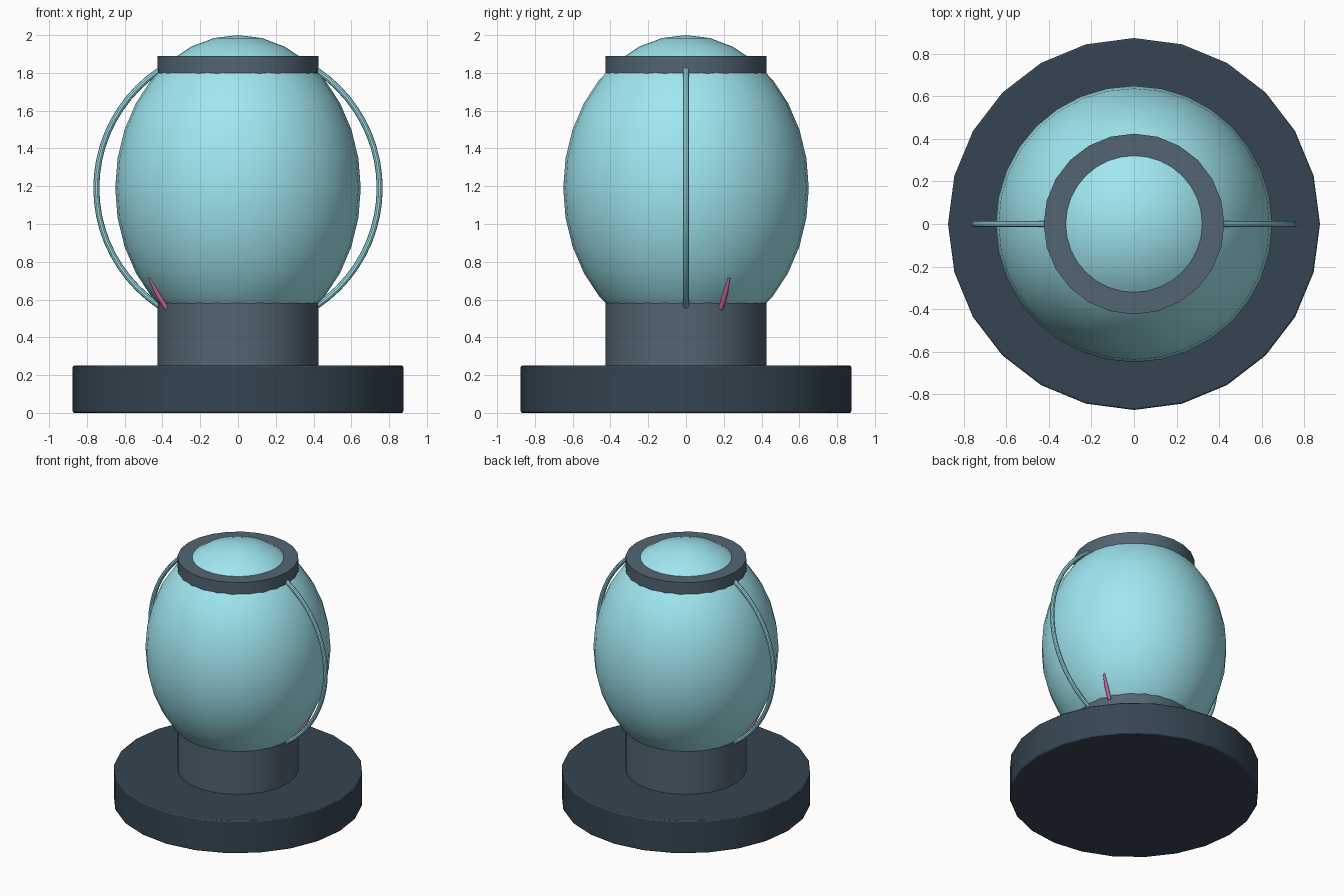
import bpy
from math import cos, sin, radians, pi

if "Cube" in bpy.data.objects:
    bpy.data.objects.remove(bpy.data.objects["Cube"])


def material(name, rgb):
    m = bpy.data.materials.new(name)
    m.diffuse_color = (*rgb, 1)
    m.use_nodes = True
    m.node_tree.nodes["Principled BSDF"].inputs["Base Color"].default_value = m.diffuse_color
    return m


GLASS = material("cyan_glass", (0.35, 0.80, 0.87))
METAL = material("grey_metal", (0.085, 0.13, 0.17))
DARK = material("dark_metal", (0.035, 0.06, 0.085))
PINK = material("pink_glow", (0.65, 0.14, 0.38))
CENTRE_Z = 1.19


def finish(name, mat):
    ob = bpy.context.object
    ob.name = name
    ob.data.materials.append(mat)
    bpy.ops.object.shade_smooth_by_angle(angle=radians(35))
    return ob


def cylinder(name, r, z0, z1, mat, bevel=0.0):
    bpy.ops.mesh.primitive_cylinder_add(vertices=24, radius=r, depth=z1 - z0,
                                        location=(0, 0, (z0 + z1) / 2))
    ob = finish(name, mat)
    if bevel:
        mod = ob.modifiers.new("bevel", 'BEVEL')
        mod.width = bevel
        mod.segments = 2
    return ob


# Stand and top collar; the inner ends are buried in the globe
cylinder("base", 0.875, 0, 0.25, DARK, 0.008)
cylinder("neck", 0.425, 0.24, 0.62, METAL)
cylinder("top_collar", 0.425, 1.75, 1.89, METAL)

# Egg-shaped globe
bpy.ops.mesh.primitive_uv_sphere_add(segments=32, ring_count=16, radius=1,
                                     location=(0, 0, CENTRE_Z))
bpy.context.object.scale = (0.65, 0.65, 0.81)
bpy.ops.object.transform_apply(location=False, rotation=False, scale=True)
finish("globe", GLASS)

# Hoop whose two sides form the handles
bpy.ops.mesh.primitive_torus_add(major_segments=64, minor_segments=10,
                                 major_radius=0.75, minor_radius=0.016,
                                 location=(0, 0, CENTRE_Z), rotation=(pi / 2, 0, 0))
finish("handle_hoop", GLASS)

# Pink filament ends breaking through the globe on opposite sides
PROFILE = [(0.422, 0.555), (0.474, 0.63), (0.522, 0.715)]
for i in range(2):
    a = radians(26) + i * pi
    curve = bpy.data.curves.new("filament", 'CURVE')
    curve.dimensions = '3D'
    curve.bevel_depth = 0.014
    curve.bevel_resolution = 2
    curve.use_fill_caps = True
    sp = curve.splines.new('POLY')
    sp.points.add(len(PROFILE) - 1)
    for p, (r, z) in zip(sp.points, PROFILE):
        p.co = (r * cos(a), r * sin(a), z, 1)
    sp.points[-1].radius = 0.5
    curve.materials.append(PINK)
    ob = bpy.data.objects.new(f"filament_end_{i + 1}", curve)
    bpy.context.collection.objects.link(ob)
